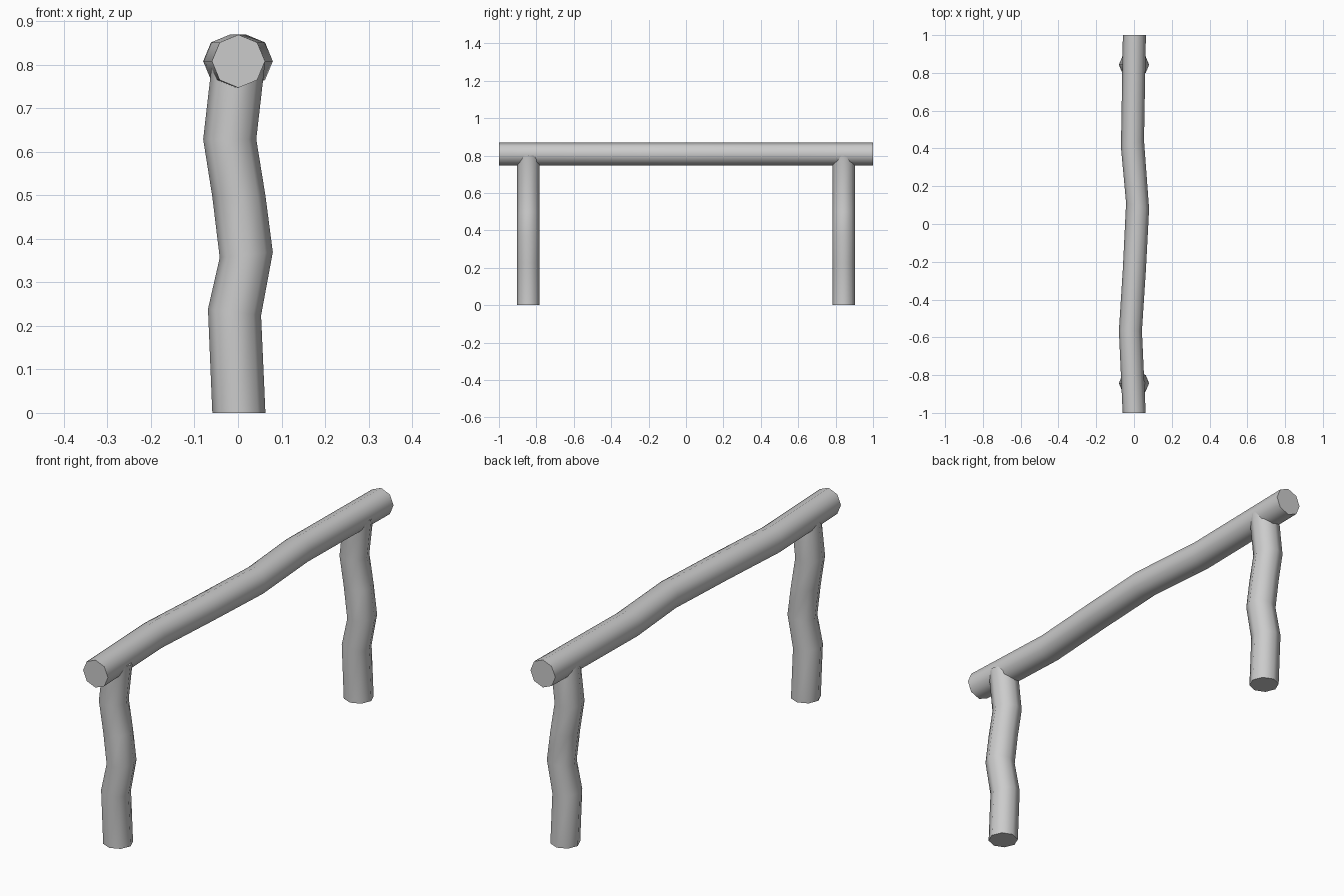
import bpy, bmesh, math

if "Cube" in bpy.data.objects:
    bpy.data.objects.remove(bpy.data.objects["Cube"])

SIDES, RADIUS = 8, 0.061
# bends along a log of unit length: (fraction of length, sideways offset, tilt of ring)
BENDS = [(0, 0.002, 0), (0.288, -0.008, -0.15), (0.452, 0.019, 0.13),
         (0.62, 0.002, 0.03), (0.783, -0.019, 0.0), (1, 0.001, 0)]


def log(name, length, location, rot_x=0):
    """Crooked octagonal log running up its local z axis."""
    bm = bmesh.new()
    rings = []
    for f, off, tilt in BENDS:
        ring = []
        for i in range(SIDES):
            a = 2 * math.pi * i / SIDES
            x, y = RADIUS * math.cos(a), RADIUS * math.sin(a)
            ring.append(bm.verts.new((off + x, y, (f + tilt * x) * length)))
        rings.append(ring)
    for lo, hi in zip(rings, rings[1:]):
        for i in range(SIDES):
            j = (i + 1) % SIDES
            bm.faces.new((lo[i], lo[j], hi[j], hi[i]))
    bm.faces.new(rings[0][::-1])
    bm.faces.new(rings[-1])
    mesh = bpy.data.meshes.new(name)
    bm.to_mesh(mesh)
    bm.free()
    obj = bpy.data.objects.new(name, mesh)
    bpy.context.collection.objects.link(obj)
    obj.location = location
    obj.rotation_euler.x = rot_x
    bpy.ops.object.select_all(action='DESELECT')
    obj.select_set(True)
    bpy.context.view_layer.objects.active = obj
    bpy.ops.object.shade_smooth_by_angle(angle=math.radians(50))
    return obj


# upright posts
log("front_post", 0.803, (0, -0.843, 0))
log("back_post", 0.803, (0, 0.843, 0))

# top rail, running from back to front
log("top_rail", 2.0, (0, 1, 0.808), math.pi / 2)
